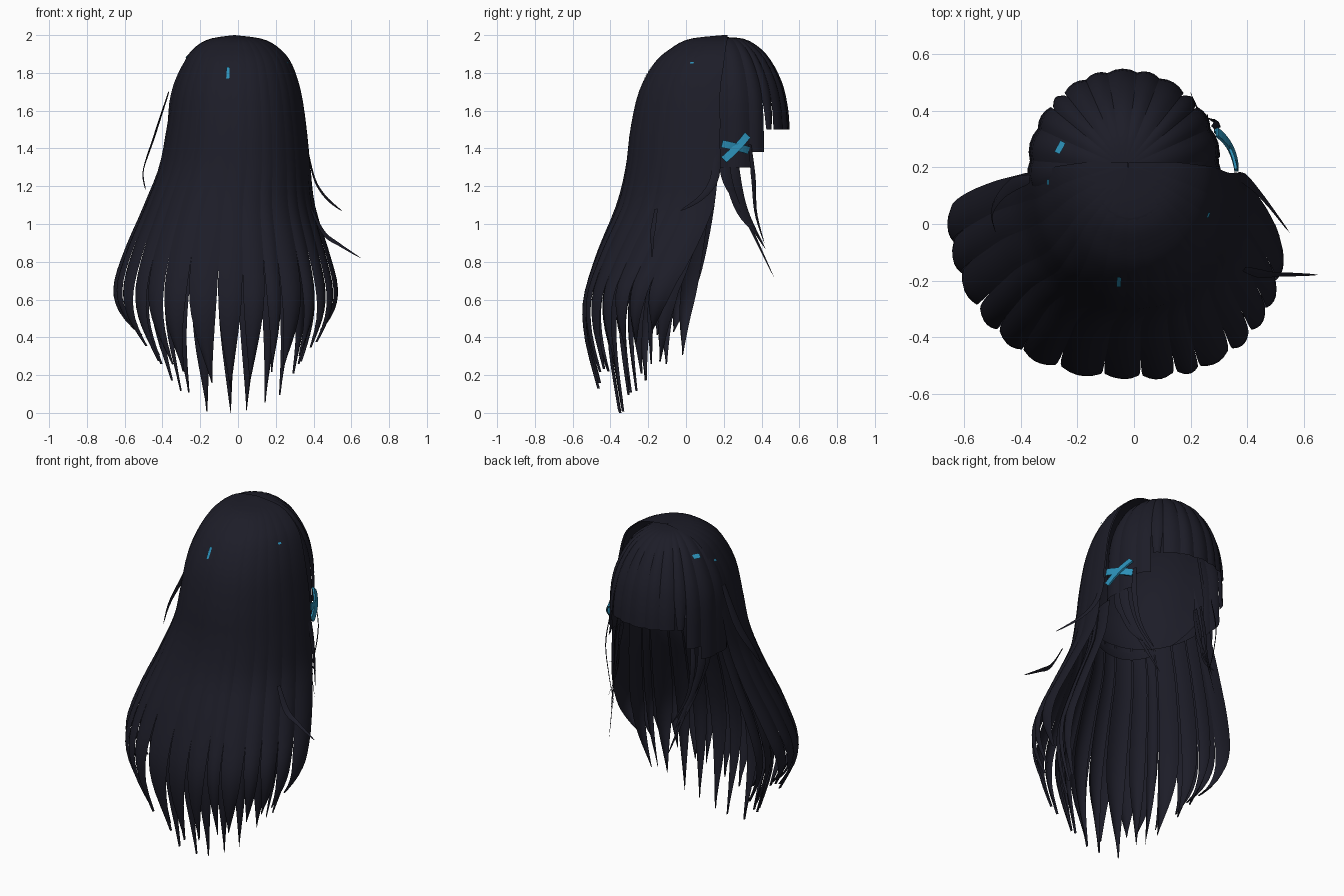
import bpy, bmesh, math, random
from mathutils import Vector

random.seed(4)
old = bpy.data.objects.get("Cube")
if old:
    bpy.data.objects.remove(old, do_unlink=True)


def material(name, rgb):
    m = bpy.data.materials.new(name)
    m.use_nodes = True
    color = (*rgb, 1)
    m.diffuse_color = color
    bsdf = m.node_tree.nodes["Principled BSDF"]
    bsdf.inputs["Base Color"].default_value = color
    bsdf.inputs["Roughness"].default_value = 0.8
    return m


HAIR = material("dark_hair", (0.012, 0.012, 0.021))
BLUE = material("clip_blue", (0.025, 0.28, 0.48))


def spline(table, t):
    """Catmull-Rom through rows of a table, t from 0 to len - 1."""
    n = len(table) - 1
    i = min(int(t), n - 1)
    f = t - i
    a, b, c, d = (table[max(0, min(n, i + k))] for k in (-1, 0, 1, 2))
    return [0.5 * (2 * q + (r - p) * f + (2 * p - 5 * q + 4 * r - s) * f ** 2
                   + (3 * q - p - 3 * r + s) * f ** 3) for p, q, r, s in zip(a, b, c, d)]


def add_grid(bm, rows):
    grid = [[bm.verts.new(p) for p in row] for row in rows]
    for r0, r1 in zip(grid, grid[1:]):
        for k in range(len(r0) - 1):
            f = bm.faces.new((r0[k], r0[k + 1], r1[k + 1], r1[k]))
            f.normal_update()
            c = f.calc_center_median()
            if f.normal.dot(c - Vector((-0.03, 0.12, min(c.z, 1.6)))) < 0:
                f.normal_flip()


def finish(name, bm, mat, smooth=True):
    me = bpy.data.meshes.new(name)
    bm.to_mesh(me)
    bm.free()
    for p in me.polygons:
        p.use_smooth = smooth
    me.materials.append(mat)
    ob = bpy.data.objects.new(name, me)
    bpy.context.collection.objects.link(ob)
    return ob


# Long hair outline: height, right edge x, left edge x, rear y, front edge y
OUTLINE = [(2.0, -.021, -.019, .2, .22), (1.98, -.15, .13, .02, .22),
           (1.93, -.235, .22, -.08, .21), (1.85, -.29, .285, -.17, .2),
           (1.7, -.345, .335, -.25, .18), (1.5, -.38, .365, -.295, .18),
           (1.3, -.42, .385, -.32, .17), (1.1, -.5, .41, -.37, .15),
           (.85, -.6, .48, -.47, .11), (.6, -.66, .53, -.54, .07),
           (.38, -.64, .52, -.535, .03), (.1, -.54, .45, -.47, .0)]
LAST = len(OUTLINE) - 1
WIDTH = [(1.02,)] * 8 + [(1.01,), (.92,), (.62,), (.02,)]


def power(v, e):
    return math.copysign(abs(v) ** e, v)


def shell(u, t, tip=0.1, scale=1.0):
    z, x0, x1, rear, edge = spline(OUTLINE, t)
    fall = max(0, 1.1 - z)
    a = u * math.pi / 2
    x = (x0 + x1) / 2 + (x1 - x0) / 2 * power(math.sin(a), .93)
    y = edge - (edge - rear) * power(math.cos(a), .93) - .12 * max(0, u) * min(1, 2 * fall)
    return Vector((-.03 + (x + .03) * scale, .05 + (y - .05) * scale,
                   z + (tip - .1) * fall ** 2))


def pinch(p, v, depth):
    """Push strand edges inward so each lock is rounded."""
    out = Vector((p.x + .03, p.y - .1, 0))
    return p - out.normalized() * depth * v * v if out.length > .02 else p


def long_layer(name, count, start, scale, tip_z, fill, steps):
    bm = bmesh.new()
    cuts = [-1 + 2 * (k + (random.uniform(-.25, .25) if 0 < k < count else 0)) / count
            for k in range(count + 1)]
    for u0, u1 in zip(cuts, cuts[1:]):
        mid, half = (u0 + u1) / 2, (u1 - u0) / 2
        tip = max(0, tip_z + .34 * abs(mid) ** 1.3 + random.uniform(-.03, .03))
        if abs(mid) < .08:
            tip = tip_z
        lean = random.uniform(-.5, .5) * half
        rows = []
        for k in range(steps + 1):
            t = start + (LAST - start) * k / steps
            w = spline(WIDTH, t)[0] * fill
            bend = lean * max(0, (t - 8) / 3) ** 2
            depth = .002 + .012 * max(0, min(1, (t - 6) / 3))
            rows.append([pinch(shell(mid + bend + v * half * w, t, tip, scale), v, depth)
                         for v in (-1, -.6, -.2, .2, .6, 1)])
        add_grid(bm, rows)
    return finish(name, bm, HAIR)


long_layer("outer_back_hair", 15, 0, 1.0, .13, 1.0, 36)
long_layer("inner_back_hair", 13, 6, .78, .0, .9, 20)

# Scalp lining that curls inward to a rounded lower rim
bm = bmesh.new()
lining = []
for k in range(17):
    row = []
    for j in range(25):
        u = -1 + j / 12
        t = 1 + (5.5 - 1.1 * u * u) * k / 16
        row.append(shell(u, t, scale=.96 - .1 * max(0, t - 4.8) ** 2))
    lining.append(row)
add_grid(bm, lining)
finish("scalp_lining", bm, HAIR)

# Fringe radiating from the crown: radius fraction, height
FRINGE = [(0, 1.99), (.35, 1.975), (.65, 1.895), (.87, 1.76), (.97, 1.62), (1, 1.45)]


def fringe_point(deg, t, bottom, lift=0):
    r, z = spline(FRINGE, t)
    if z < 1.62:
        z = 1.62 - (1.62 - z) * (1.62 - bottom) / .17
    a = math.radians(deg)
    r += lift
    return Vector((-.035 + .34 * r * math.sin(a), .2 + .345 * r * math.cos(a), z))


bm = bmesh.new()
edges = [-106, -86, -66, -51, -39, -24, -10, 8, 22, 39, 51, 66, 86, 106]
for a0, a1 in zip(edges, edges[1:]):
    mid, half = (a0 + a1) / 2, (a1 - a0) / 2
    bottom = 1.5 if abs(mid) < 51 else 1.38 if abs(mid) < 66 else 1.3
    taper = .35 if 39 < abs(mid) < 51 else .02
    rows = []
    for k in range(19):
        t = 5 * k / 18
        w = 1.03 - taper * max(0, t - 3.6)
        depth = .03 * min(1, t / 2)
        rows.append([fringe_point(mid + v * half * w, t, bottom, depth * (.4 - v * v))
                     for v in (-1, -.5, 0, .5, 1)])
    add_grid(bm, rows)
finish("fringe", bm, HAIR)


def ribbon(bm, path, width, steps=14):
    """Pointed curved lock along a path, lying flat to the head."""
    rows = []
    n = len(path) - 1
    for k in range(steps + 1):
        t = n * k / steps
        p = Vector(spline(path, t))
        tangent = Vector(spline(path, min(n, t + .05))) - Vector(spline(path, max(0, t - .05)))
        out = Vector((p.x, p.y - .12, 0)).normalized()
        side = tangent.cross(out).normalized()
        f = k / steps
        w = width * (.02 + .98 * (1 - f) ** .7 * min(1, .4 + 2 * f))
        rows.append([p + side * v * w - out * .3 * w * v * v for v in (-1, 0, 1)])
    add_grid(bm, rows)


# Thin face-framing locks, mirrored: start y, end x, end y, end z, width
for side, label in ((1, "left"), (-1, "right")):
    bm = bmesh.new()
    for y0, x1, y1, z1, w in ((.19, .2, .465, .72, .026), (.25, .22, .42, .87, .036),
                              (.34, .2, .415, .9, .02), (.21, .26, .39, .93, .03)):
        ribbon(bm, [(side * .28, y0, 1.42), (side * .3, y0 + .02, 1.24),
                    (side * .27, y0 + .42 * (y1 - y0), 1.06), (side * x1, y1, z1)], w)
    finish(label + "_face_locks", bm, HAIR)

# Loose flyaway wisps
bm = bmesh.new()
ribbon(bm, [(-.37, .16, 1.7), (-.45, .13, 1.46), (-.505, .05, 1.28), (-.49, -.03, 1.18)], .035)
ribbon(bm, [(.37, .17, 1.4), (.41, .15, 1.24), (.47, .08, 1.14), (.55, -.03, 1.07)], .03)
ribbon(bm, [(.39, -.16, 1.08), (.46, -.18, .95), (.54, -.18, .89), (.65, -.18, .82)], .022)
finish("flyaway_wisps", bm, HAIR)


# Crossed hair clip, two bent bars
def clip_bar(name, start, end, lift):
    bm = bmesh.new()
    a, b = Vector(start), Vector(end)
    across = Vector((0, -(b - a).z, (b - a).y)).normalized() * .02
    rows = []
    for k in range(9):
        f = k / 8
        p = a.lerp(b, f) + Vector((.05 * f * (1 - f) + lift, .03 * f * (1 - f), 0))
        rows.append([p - across, p + across])
    add_grid(bm, rows)
    ob = finish(name, bm, BLUE, False)
    mod = ob.modifiers.new("thickness", "SOLIDIFY")
    mod.thickness = .01
    mod.offset = 0


clip_bar("clip_bar_rising", (.358, .2, 1.34), (.287, .325, 1.47), .006)
clip_bar("clip_bar_level", (.36, .19, 1.425), (.287, .33, 1.39), 0)


# Small blue flecks lying on the crown
def fleck(name, pos, w, h):
    p = Vector(pos)
    out = (p - Vector((-.03, .15, 1.6))).normalized()
    side = Vector((0, 0, 1)).cross(out).normalized()
    up = out.cross(side)
    p += out * .005
    bm = bmesh.new()
    add_grid(bm, [[p + side * i * w / 2 + up * j * h / 2 for i in (-1, 1)] for j in (-1, 1)])
    finish(name, bm, BLUE, False)


fleck("rear_fleck", shell(-.09, 3.4), .016, .07)
fleck("left_fleck", shell(.72, 3), .02, .012)
fleck("right_side_fleck", shell(-.93, 3.2), .02, .012)
fleck("right_fringe_fleck", fringe_point(-73, 2.1, 1.4, .012), .045, .028)
